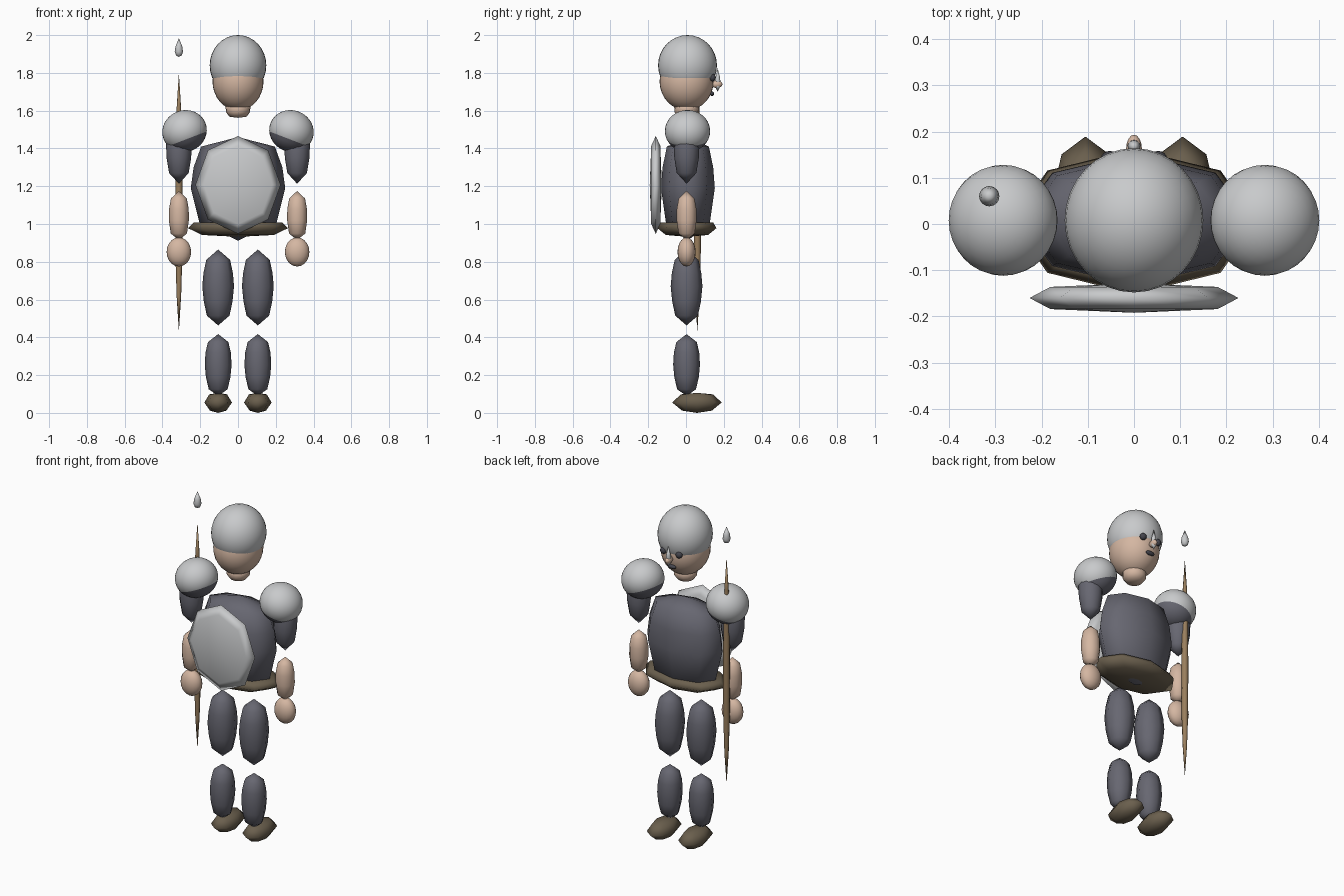
import bpy, bmesh, math
from mathutils import Matrix, Vector

if "Cube" in bpy.data.objects:
    bpy.data.objects.remove(bpy.data.objects["Cube"])


def material(name, rgb):
    m = bpy.data.materials.new(name)
    m.diffuse_color = (*rgb, 1)
    m.use_nodes = True
    m.node_tree.nodes["Principled BSDF"].inputs["Base Color"].default_value = m.diffuse_color
    return m


STEEL = material("pale_steel", (0.58, 0.59, 0.60))
MAIL = material("dark_mail", (0.135, 0.135, 0.165))
SKIN = material("skin", (0.66, 0.47, 0.36))
LEATHER = material("leather", (0.145, 0.115, 0.075))
WOOD = material("wood", (0.32, 0.21, 0.11))
EYE = material("eye_grey", (0.06, 0.06, 0.075))


def finish(name, bm, mats, matrix):
    bmesh.ops.transform(bm, matrix=matrix, verts=bm.verts)
    bmesh.ops.recalc_face_normals(bm, faces=bm.faces)
    me = bpy.data.meshes.new(name)
    bm.to_mesh(me)
    bm.free()
    for m in mats:
        me.materials.append(m)
    me.shade_smooth()
    ob = bpy.data.objects.new(name, me)
    bpy.context.collection.objects.link(ob)
    return ob


def lathe(name, mat, profile, loc=(0, 0, 0), sides=8, scale=(1, 1, 1), rot=None):
    """Revolve (radius, height) points; radius 0 closes to a tip."""
    bm = bmesh.new()
    rings = []
    for r, z in profile:
        if r == 0:
            rings.append([bm.verts.new((0, 0, z))])
        else:
            rings.append([bm.verts.new((r * math.cos(2 * math.pi * i / sides),
                                        r * math.sin(2 * math.pi * i / sides), z))
                          for i in range(sides)])
    for a, b in zip(rings, rings[1:]):
        for i in range(sides):
            j = (i + 1) % sides
            ring = [a[i % len(a)], a[j % len(a)], b[j % len(b)], b[i % len(b)]]
            bm.faces.new(list(dict.fromkeys(ring)))
    mx = Matrix.Translation(loc) @ (rot or Matrix()) @ Matrix.Diagonal((*scale, 1))
    return finish(name, bm, [mat], mx)


def ball(name, mats, loc, radii, cut=None, tilt=0.0, segments=32):
    """Ellipsoid; below the cut height it is removed or takes a second colour."""
    bm = bmesh.new()
    bmesh.ops.create_uvsphere(bm, u_segments=segments, v_segments=segments // 2, radius=1)
    if cut is not None:
        bmesh.ops.bisect_plane(bm, geom=bm.verts[:] + bm.edges[:] + bm.faces[:],
                               plane_co=(0, 0, cut), plane_no=(0, 0, 1),
                               clear_inner=len(mats) == 1)
        if len(mats) > 1:
            for f in bm.faces:
                f.material_index = int(f.calc_center_median().z < cut)
    mx = (Matrix.Translation(loc) @ Matrix.Rotation(tilt, 4, 'Y')
          @ Matrix.Diagonal((*radii, 1)))
    return finish(name, bm, mats, mx)


# Head, helmet and neck
ball("head", [SKIN], (0, 0.003, 1.755), (0.135, 0.143, 0.153))
ball("helmet", [STEEL], (0, 0.008, 1.84), (0.15, 0.156, 0.16), cut=-0.42)
lathe("neck", SKIN, [(0, 1.562), (0.045, 1.568), (0.064, 1.592), (0.066, 1.63), (0, 1.66)],
      loc=(0, 0.003, 0), sides=16)

# Face on the +y side
ball("nose", [SKIN], (0, 0.163, 1.74), (0.017, 0.03, 0.02), segments=16)
lathe("nose_guard", STEEL, [(0, 1.70), (0.015, 1.73), (0.013, 1.77), (0, 1.825)],
      loc=(0, 0.168, 0), sides=12)
ball("mouth", [EYE], (0, 0.137, 1.69), (0.03, 0.012, 0.012), segments=16)

# Torso, belt and shield
lathe("torso", MAIL, [(0, 0.912), (0.205, 1.01), (0.25, 1.19), (0.235, 1.30),
                      (0.195, 1.41), (0, 1.46)],
      loc=(0, 0.01, 0), scale=(1, 0.57, 1))
lathe("belt", LEATHER, [(0, 0.932), (0.19, 0.942), (0.265, 0.978), (0.235, 1.008), (0, 1.012)],
      loc=(0, 0.005, 0), scale=(1, 0.59, 1))
lathe("shield", STEEL, [(0, 0.032), (0.8, 0.024), (1, 0), (0.8, -0.024), (0, -0.032)],
      loc=(0, -0.16, 1.207), scale=(0.226, 0.259, 1),
      rot=Matrix.Rotation(math.radians(90), 4, 'X'))

# Paired limbs
for side, s in (("left", -1), ("right", 1)):
    ball(side + "_eye", [EYE], (s * 0.052, 0.14, 1.775), (0.02, 0.018, 0.02), segments=16)
    ball(side + "_shoulder", [STEEL, MAIL], (s * 0.283, 0.008, 1.492),
         (0.119, 0.12, 0.11), cut=-0.4, tilt=s * math.radians(21))
    lathe(side + "_upper_arm", MAIL, [(0, 1.213), (0.052, 1.27), (0.065, 1.35),
                                      (0.068, 1.42), (0.05, 1.50), (0, 1.55)],
          loc=(s * 0.313, 0.003, 0), sides=12)
    lathe(side + "_forearm", SKIN, [(0, 0.915), (0.043, 0.95), (0.053, 1.02),
                                    (0.052, 1.08), (0.042, 1.135), (0, 1.175)],
          loc=(s * 0.313, 0.003, 0), sides=12)
    ball(side + "_hand", [SKIN], (s * 0.313, 0.003, 0.852), (0.065, 0.048, 0.077), segments=20)
    lathe(side + "_thigh", MAIL, [(0, 0.463), (0.06, 0.515), (0.076, 0.59), (0.084, 0.67),
                                  (0.078, 0.74), (0.063, 0.81), (0, 0.865)],
          loc=(s * 0.105, 0.003, 0))
    lathe(side + "_shin", MAIL, [(0, 0.09), (0.05, 0.125), (0.065, 0.19), (0.071, 0.255),
                                 (0.067, 0.32), (0.054, 0.375), (0, 0.417)],
          loc=(s * 0.105, 0.003, 0))
    lathe(side + "_shoe", LEATHER, [(0, 0), (0.6, 0.012), (1, 0.055), (0.65, 0.098), (0, 0.106)],
          loc=(s * 0.105, 0.058, 0), scale=(0.073, 0.131, 1))

# Spear on the -x side
lathe("spear_shaft", WOOD, [(0, 0.43), (0.012, 0.62), (0.018, 0.82), (0.019, 1.1),
                            (0.018, 1.4), (0.012, 1.61), (0, 1.8)],
      loc=(-0.313, 0.06, 0))
lathe("spear_tip", STEEL, [(0, 1.885), (0.015, 1.892), (0.022, 1.912), (0.018, 1.94), (0, 1.985)],
      loc=(-0.313, 0.06, 0), sides=16)
